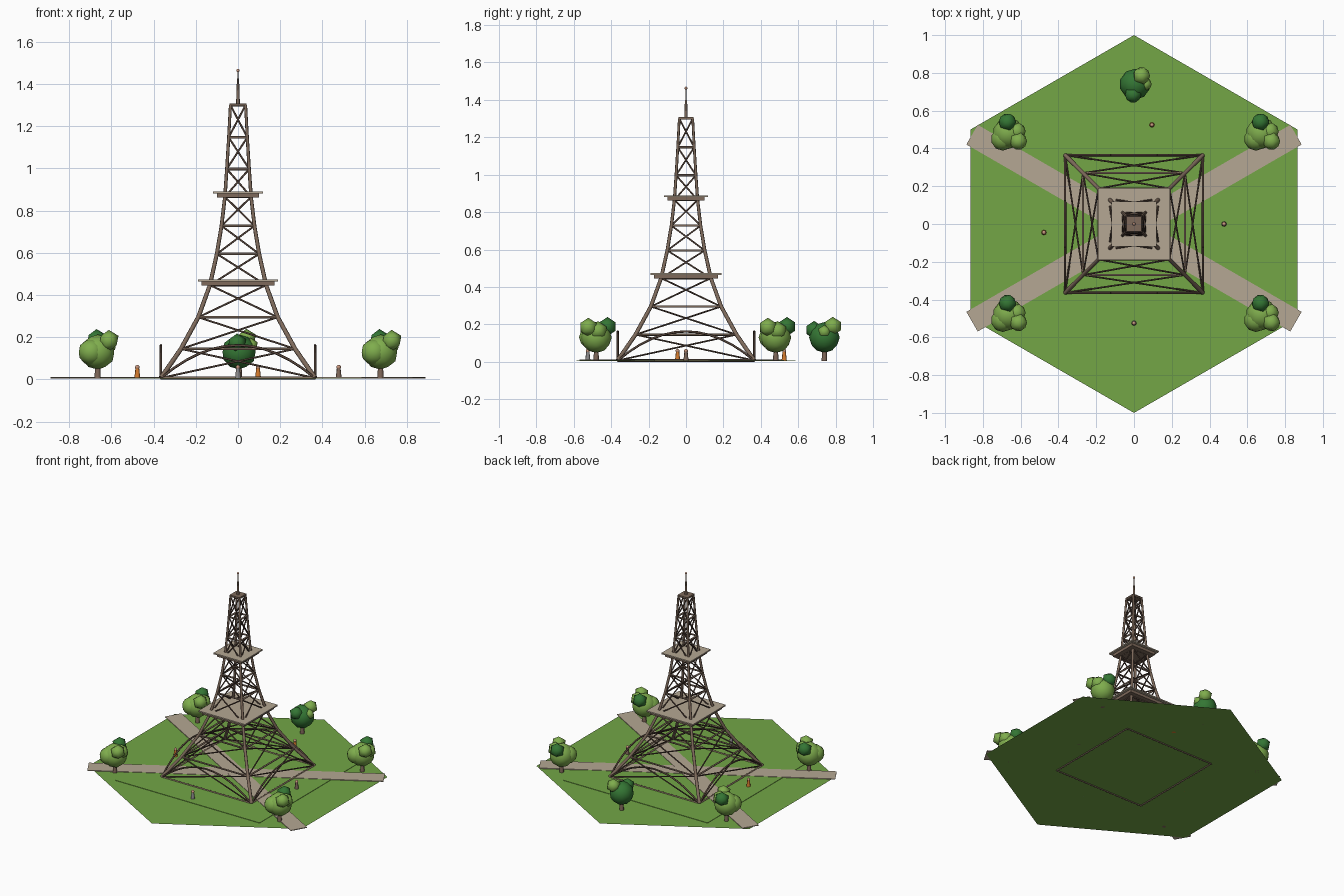
import bpy, bmesh, math
from mathutils import Vector, Matrix

cube = bpy.data.objects.get("Cube")
if cube:
    bpy.data.objects.remove(cube, do_unlink=True)


def material(name, rgb):
    """Flat colour given as sRGB 0-255, stored as linear."""
    lin = [((c / 255 + 0.055) / 1.055) ** 2.4 for c in rgb] + [1]
    m = bpy.data.materials.new(name)
    m.use_nodes = True
    m.diffuse_color = lin
    m.node_tree.nodes["Principled BSDF"].inputs["Base Color"].default_value = lin
    return m


GRASS = material("grass green", (115, 166, 70))
STONE = material("path tan", (181, 167, 147))
IRON = material("iron brown", (126, 106, 91))
LATTICE = material("dark iron", (88, 70, 60))
LEAF = material("light leaf", (127, 173, 77))
DEEP = material("dark leaf", (52, 118, 52))
BARK = material("bark", (128, 104, 90))
ORANGE = material("orange coat", (212, 122, 45))
GREY = material("grey coat", (140, 138, 138))
SKIN = material("skin", (200, 150, 125))


def finish(name, bm, *mats):
    me = bpy.data.meshes.new(name)
    bm.to_mesh(me)
    bm.free()
    for m in mats:
        me.materials.append(m)
    ob = bpy.data.objects.new(name, me)
    bpy.context.collection.objects.link(ob)
    return ob


def paint(out, mat, smooth_sides):
    """Set the slot of new faces; smooth round faces but keep end caps flat."""
    for f in {f for v in out["verts"] for f in v.link_faces}:
        f.material_index = mat
        f.smooth = smooth_sides and len(f.verts) < 5


def rod(bm, a, b, r1, r2=None, sides=8, mat=0):
    """Tapered cylinder between two points."""
    a, b = Vector(a), Vector(b)
    d = b - a
    turn = d.to_track_quat('Z', 'Y').to_matrix().to_4x4()
    paint(bmesh.ops.create_cone(bm, cap_ends=True, segments=sides, radius1=r1,
                                radius2=r1 if r2 is None else r2, depth=d.length,
                                matrix=Matrix.Translation((a + b) / 2) @ turn), mat, True)


def blob(bm, centre, r, mat=0, detail=2):
    paint(bmesh.ops.create_icosphere(bm, subdivisions=detail, radius=r,
                                     matrix=Matrix.Translation(centre)), mat, True)


def slab(bm, half, z0, z1, mat=0):
    size = Matrix.Diagonal((2 * half, 2 * half, z1 - z0, 1))
    paint(bmesh.ops.create_cube(bm, size=1, matrix=Matrix.Translation((0, 0, (z0 + z1) / 2)) @ size),
          mat, False)


# Hexagonal lawn with a slightly raised square around the tower
bm = bmesh.new()
bmesh.ops.create_circle(bm, cap_ends=True, segments=6, radius=1,
                        matrix=Matrix.Translation((0, 0, 0.005)))
for f in bm.faces:
    if f.normal.z < 0:
        f.normal_flip()
finish("lawn", bm, GRASS)
bm = bmesh.new()
slab(bm, 0.585, 0.0052, 0.008)
finish("tower_lawn", bm, GRASS)

# Two crossing paths
for i, name in enumerate(("path_a", "path_b")):
    bm = bmesh.new()
    bmesh.ops.create_cube(bm, size=1, matrix=Matrix.Translation((0, -0.022, 0.008 + i * 0.0006))
                          @ Matrix.Rotation(math.radians(30 - 60 * i), 4, 'Z')
                          @ Matrix.Diagonal((1.98, 0.12, 0.005, 1)))
    finish(name, bm, STONE)

# Tower levels: height and half width
LEVELS = [(0.007, 0.365), (0.145, 0.27), (0.295, 0.188), (0.447, 0.133), (0.595, 0.1),
          (0.728, 0.078), (0.865, 0.062), (0.997, 0.053), (1.147, 0.044), (1.3, 0.036)]


def corner(level, k):
    z, w = level
    k %= 4
    return Vector((w if k in (0, 3) else -w, w if k < 2 else -w, z))


# Corner legs, level rings and crossed braces
legs, rings, braces = bmesh.new(), bmesh.new(), bmesh.new()
for k in range(4):
    for i, level in enumerate(LEVELS):
        rod(rings, corner(level, k), corner(level, k + 1), 0.007 if i == 0 else 0.006)
        if i + 1 < len(LEVELS):
            up = LEVELS[i + 1]
            r = 0.0115 - 0.0005 * i
            rod(legs, corner(level, k), corner(up, k), r, r - 0.0005)
            rod(braces, corner(level, k), corner(up, k + 1), 0.0045)
            rod(braces, corner(level, k + 1), corner(up, k), 0.0045)
finish("tower_legs", legs, IRON)
finish("level_rings", rings, IRON)
finish("cross_braces", braces, LATTICE)

# Upright arch on each side of the base
STEPS = 12
arch = [(0.365 * t, 0.365, 0.006 + 0.156 * (1 - t * t))
        for t in (2 * s / STEPS - 1 for s in range(STEPS + 1))]
bm = bmesh.new()
for k in range(4):
    spin = Matrix.Rotation(k * math.pi / 2, 4, 'Z')
    pts = [spin @ Vector(p) for p in arch]
    for a, b in zip(pts, pts[1:]):
        rod(bm, a, b, 0.006)
finish("base_arches", bm, LATTICE)

# Viewing platforms: iron body with a wider stone deck
for name, z, body, deck in (("lower_platform", 0.445, 0.172, 0.19),
                            ("upper_platform", 0.861, 0.1, 0.118)):
    bm = bmesh.new()
    slab(bm, body, z, z + 0.02)
    slab(bm, deck, z + 0.02, z + 0.029, 1)
    finish(name, bm, IRON, STONE)

# Cap, spire and beacon
bm = bmesh.new()
slab(bm, 0.04, 1.298, 1.308)
rod(bm, (0, 0, 1.305), (0, 0, 1.4), 0.009, 0.006)
rod(bm, (0, 0, 1.4), (0, 0, 1.46), 0.004, 0.003)
finish("cap_and_spire", bm, IRON)
bm = bmesh.new()
blob(bm, (0, 0, 1.463), 0.008)
finish("beacon", bm, SKIN)


def tree(name, x, y, crown):
    """crown: list of (offset, radius, leaf material slot)."""
    bm = bmesh.new()
    rod(bm, (x, y, 0.005), (x, y, 0.08), 0.015, 0.011)
    for (dx, dy, z), r, slot in crown:
        blob(bm, (x + dx, y + dy, z), r, slot, 1 if r < 0.06 else 2)
    finish(name, bm, BARK, LEAF, DEEP)


LIGHT_CROWN = [((0, 0, 0.13), 0.083, 1), ((0.053, -0.042, 0.184), 0.051, 1),
               ((-0.03, -0.03, 0.13), 0.062, 1), ((0.045, 0.01, 0.165), 0.052, 1),
               ((-0.005, 0.06, 0.188), 0.051, 2)]
DARK_CROWN = [((0, 0, 0.13), 0.082, 2), ((-0.01, -0.055, 0.17), 0.048, 2),
              ((0.035, 0.045, 0.19), 0.05, 1), ((0.055, 0, 0.16), 0.037, 1)]
for side, sx in (("left", 0.675), ("right", -0.665)):
    for end, sy in (("front", -0.48), ("back", 0.48)):
        tree(f"{end}_{side}_tree", sx, sy, LIGHT_CROWN)
tree("back_dark_tree", 0.005, 0.74, DARK_CROWN)

# Standing visitors
for name, x, y, coat in (("right_visitor", -0.477, -0.045, ORANGE), ("back_visitor", 0.095, 0.525, ORANGE),
                         ("left_visitor", 0.477, 0, BARK), ("front_visitor", 0, -0.525, GREY)):
    bm = bmesh.new()
    rod(bm, (x, y, 0.005), (x, y, 0.052), 0.014, 0.009)
    blob(bm, (x, y, 0.058), 0.011, 1)
    finish(name, bm, coat, SKIN)
